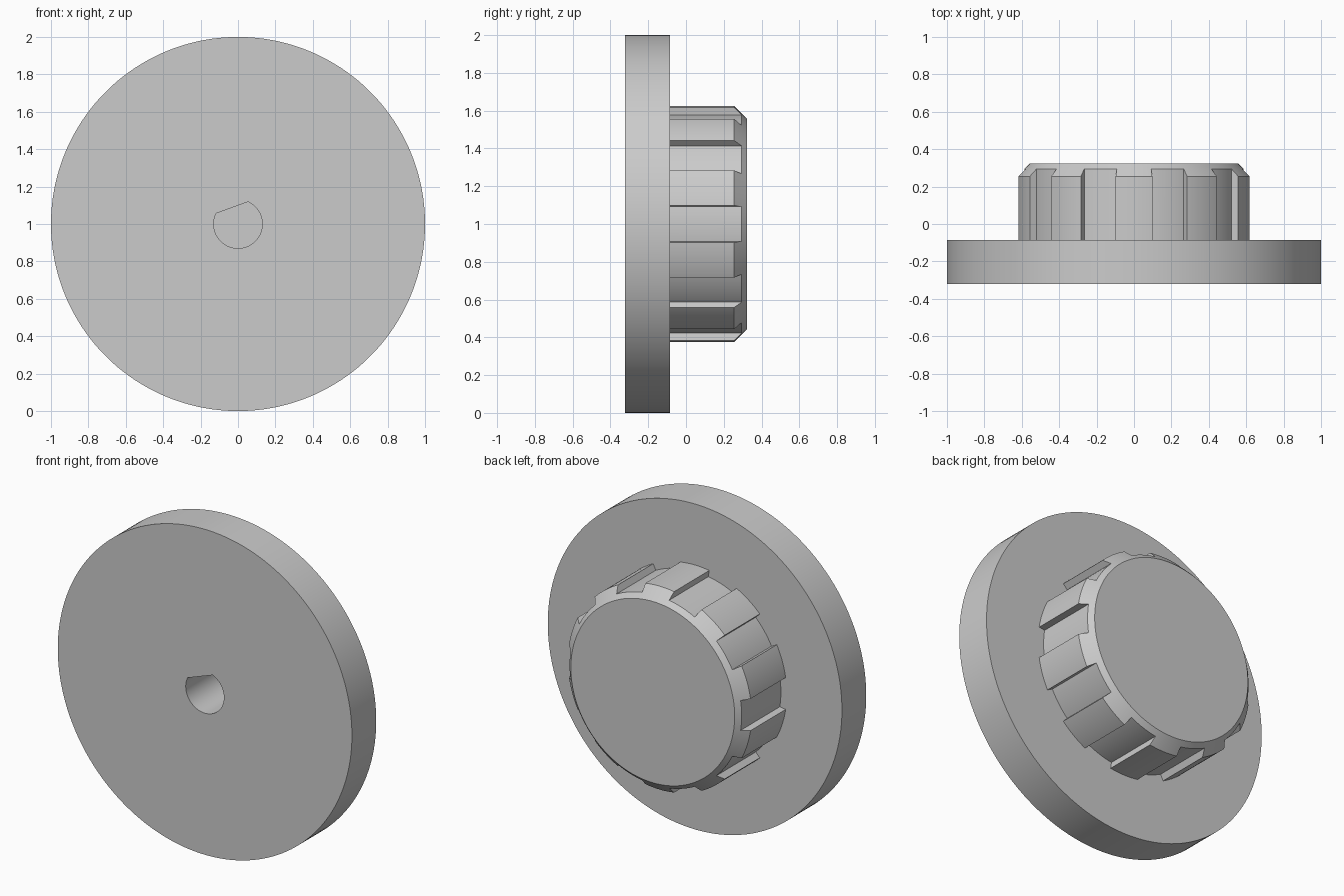
import bpy
import bmesh
from math import cos, sin, radians, asin, pi

if "Cube" in bpy.data.objects:
    bpy.data.objects.remove(bpy.data.objects["Cube"])

CENTRE_Z = 1.0
FRONT, DISC_BACK, KNOB_BACK = -0.322, -0.086, 0.323
RIDGE_R, GROOVE_R, RIDGES = 0.625, 0.585, 10

grey = bpy.data.materials.new("plain grey")
grey.use_nodes = True
colour = (0.6, 0.6, 0.6, 1)
grey.diffuse_color = colour
grey.node_tree.nodes["Principled BSDF"].inputs["Base Color"].default_value = colour


def finish(name, bm):
    bmesh.ops.recalc_face_normals(bm, faces=bm.faces)
    mesh = bpy.data.meshes.new(name)
    bm.to_mesh(mesh)
    bm.free()
    mesh.materials.append(grey)
    obj = bpy.data.objects.new(name, mesh)
    bpy.context.collection.objects.link(obj)
    return obj


def loft(name, rings):
    """Skin matching closed rings and cap both ends."""
    bm = bmesh.new()
    loops = [[bm.verts.new(p) for p in ring] for ring in rings]
    n = len(loops[0])
    for a, b in zip(loops, loops[1:]):
        for i in range(n):
            j = (i + 1) % n
            bm.faces.new((a[i], a[j], b[j], b[i]))
    bm.faces.new(loops[0])
    bm.faces.new(loops[-1])
    return finish(name, bm)


def point(r, angle, y):
    return (r * cos(angle), y, CENTRE_Z + r * sin(angle))


def turned(name, profile, sides=180):
    return loft(name, [[point(r, 2 * pi * i / sides, y) for i in range(sides)]
                       for r, y in profile])


def prism(name, outline, y0, y1):
    return loft(name, [[point(r, a, y) for r, a in outline] for y in (y0, y1)])


def combine(target, tool, operation):
    mod = target.modifiers.new(tool.name, "BOOLEAN")
    mod.operation = operation
    mod.solver = "EXACT"
    mod.object = tool
    bpy.context.view_layer.objects.active = target
    bpy.ops.object.modifier_apply(modifier=mod.name)
    bpy.data.objects.remove(tool)


# Knob with a chamfered back rim, rooted inside the disc
knob = turned("knob", [(RIDGE_R, DISC_BACK - 0.08), (RIDGE_R, 0.255),
                       (0.557, KNOB_BACK)])

# Wide grip grooves between the ridges
for k in range(RIDGES):
    middle = 2 * pi * k / RIDGES
    angles = [middle + radians(1.5 * s) for s in range(-6, 7)]
    outline = [(GROOVE_R, a) for a in angles] + [(0.75, a) for a in reversed(angles)]
    combine(knob, prism("groove_cutter", outline, DISC_BACK - 0.15, 0.5), "DIFFERENCE")

# Large front disc joined with the knob
dial = turned("dial", [(1, FRONT), (1, DISC_BACK)])
combine(dial, knob, "UNION")

# Blind D-shaped shaft hole with a tilted flat
HOLE_R, FLAT = 0.13, 0.093
tilt = radians(20)
start = pi - asin(FLAT / HOLE_R) + tilt
end = 2 * pi + asin(FLAT / HOLE_R) + tilt
outline = [(HOLE_R, start + (end - start) * i / 48) for i in range(49)]
combine(dial, prism("shaft_hole_cutter", outline, FRONT - 0.1, 0.13), "DIFFERENCE")

# Smooth curved walls, crisp edges
bpy.ops.object.select_all(action="DESELECT")
dial.select_set(True)
bpy.context.view_layer.objects.active = dial
bpy.ops.object.shade_smooth_by_angle(angle=radians(25))
